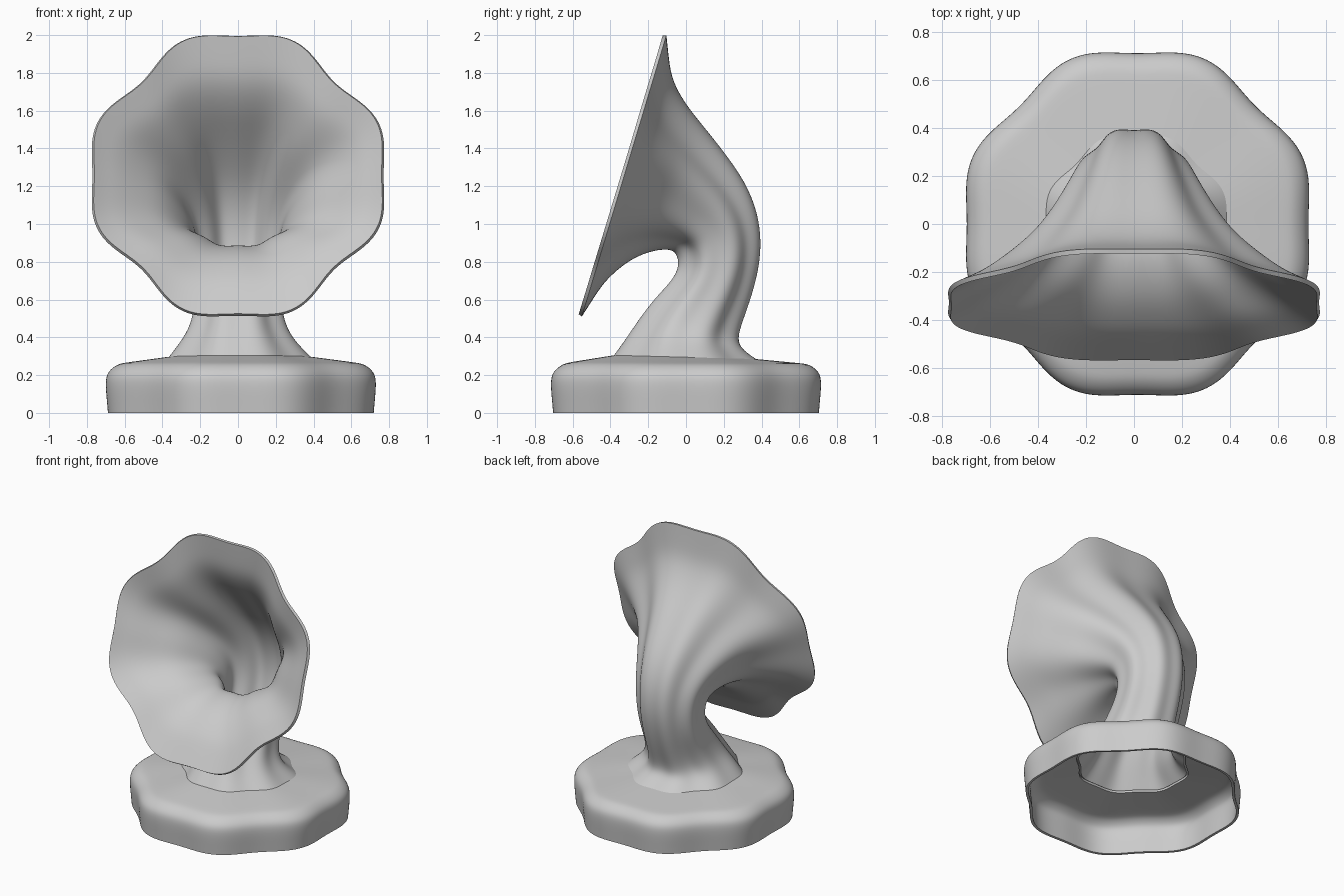
import bpy, bmesh
from math import sin, cos, pi
from mathutils import Vector

if "Cube" in bpy.data.objects:
    bpy.data.objects.remove(bpy.data.objects["Cube"], do_unlink=True)

SEGMENTS = 64
grey = bpy.data.materials.new("light grey")
grey.use_nodes = True
grey.diffuse_color = (0.6, 0.6, 0.6, 1)
grey.node_tree.nodes["Principled BSDF"].inputs["Base Color"].default_value = (0.6, 0.6, 0.6, 1)


def lobed_ring(front, back, half_width, lobes, square, x_mid):
    """Eight-lobed ring spanning two (y, z) points, with dips on the axes."""
    front, back = Vector((0, *front)), Vector((0, *back))
    centre = (front + back) / 2 + Vector((x_mid, 0, 0))
    for i in range(SEGMENTS):
        a = 2 * pi * i / SEGMENTS
        r = 1 + lobes * (1 - cos(8 * a)) - square * (1 - cos(4 * a))
        yield centre + r * (cos(a) * half_width * Vector((1, 0, 0)) + sin(a) * (back - front) / 2)


def lobed_shell(name, rings, thickness):
    """Loft the rings into a smooth thin shell, open at both ends."""
    bm = bmesh.new()
    loops = [[bm.verts.new(p) for p in lobed_ring(*ring)] for ring in rings]
    for low, high in zip(loops, loops[1:]):
        for i in range(SEGMENTS):
            j = (i + 1) % SEGMENTS
            bm.faces.new((low[i], low[j], high[j], high[i]))
    mesh = bpy.data.meshes.new(name)
    bm.to_mesh(mesh)
    bm.free()
    mesh.materials.append(grey)
    obj = bpy.data.objects.new(name, mesh)
    bpy.context.collection.objects.link(obj)
    smooth = obj.modifiers.new("smooth", 'SUBSURF')
    smooth.levels = smooth.render_levels = 2
    wall = obj.modifiers.new("wall", 'SOLIDIFY')
    wall.thickness = thickness
    wall.offset = -1
    bpy.ops.object.select_all(action='DESELECT')
    obj.select_set(True)
    bpy.context.view_layer.objects.active = obj
    bpy.ops.object.convert(target='MESH')
    bpy.ops.object.shade_smooth_by_angle(angle=pi / 5)


# Front point, back point, half width, lobe depth, squareness, x centre
foot = ((-.38, .305), (.37, .285), .375, .03, .025, .01)

# Horn: rises from the foot, bends forward and flares into the mouth
horn = [
    foot,
    ((-.31, .40), (.28, .345), .30, .035, .025, 0),
    ((-.25, .49), (.27, .41), .25, .04, .025, 0),
    ((-.16, .61), (.31, .52), .225, .04, .025, 0),
    ((-.07, .70), (.355, .65), .22, .04, .025, 0),
    ((-.03, .78), (.39, .80), .22, .04, .025, 0),
    ((-.05, .86), (.395, .95), .23, .04, .025, 0),
    ((-.11, .87), (.365, 1.1), .255, .04, .025, 0),
    ((-.20, .855), (.29, 1.26), .30, .04, .025, 0),
    ((-.30, .81), (.12, 1.48), .40, .038, .025, 0),
    ((-.38, .745), (.01, 1.61), .525, .036, .025, 0),
    ((-.44, .685), (-.075, 1.75), .64, .036, .028, 0),
    ((-.495, .60), (-.092, 1.87), .71, .036, .03, 0),
    ((-.55, .515), (-.105, 1.995), .77, .036, .03, 0),
]
lobed_shell("horn", horn, .02)

# Base: open underneath, straight wall, rounded shoulder, sloping top
base = [
    ((-.70, 0), (.70, 0), .70, .03, .012, .015),
    ((-.705, .06), (.705, .06), .705, .03, .012, .015),
    ((-.715, .17), (.715, .17), .715, .03, .012, .015),
    ((-.70, .22), (.70, .22), .70, .03, .012, .015),
    ((-.65, .26), (.65, .258), .65, .03, .012, .015),
    ((-.60, .27), (.60, .263), .60, .03, .012, .015),
    foot,
]
lobed_shell("base", base, .018)
